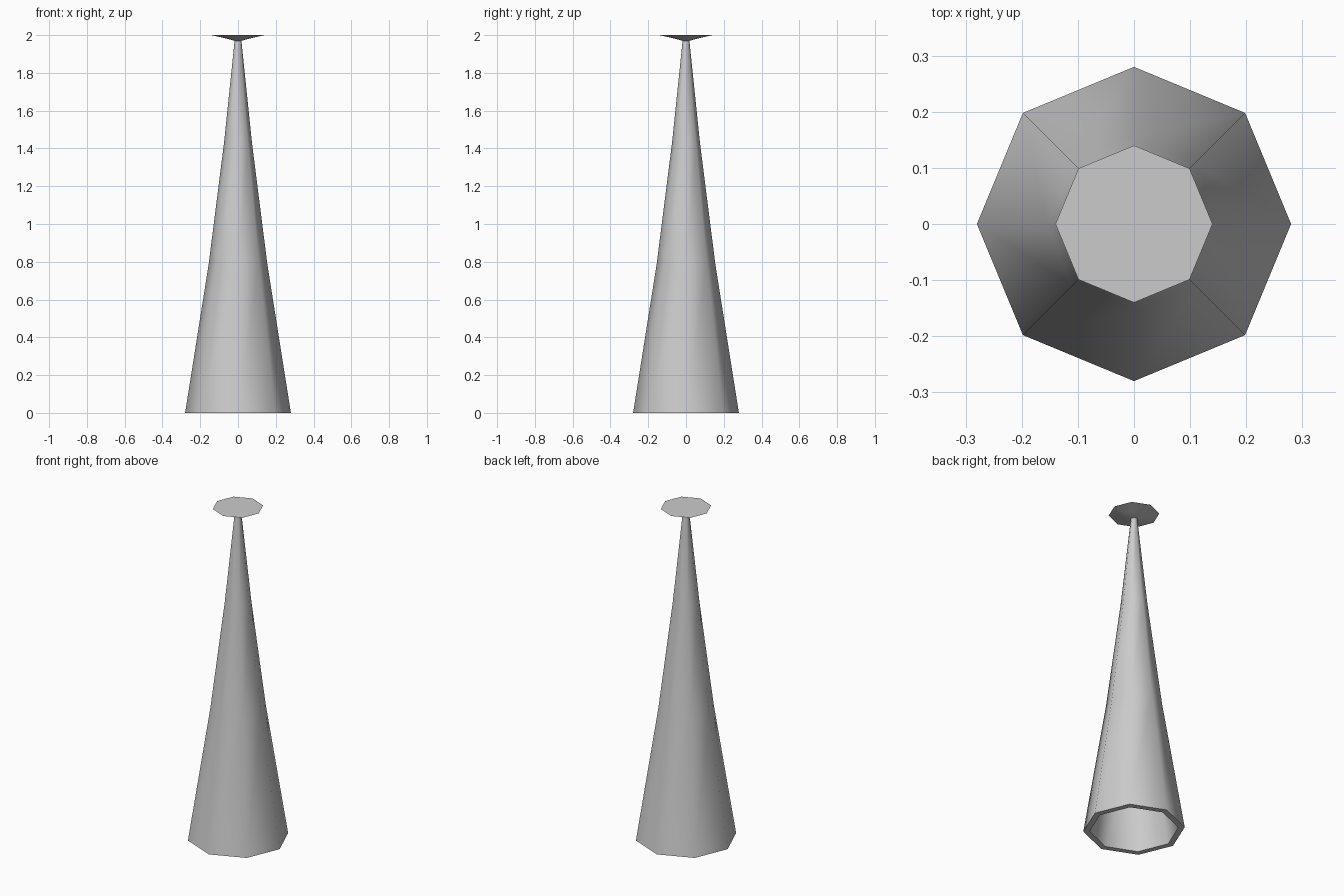
import bpy, bmesh, math

if "Cube" in bpy.data.objects:
    bpy.data.objects.remove(bpy.data.objects["Cube"])

SIDES = 8

def lathe(name, profile, closed=False):
    """Revolve (radius, z) points into an octagonal part; radius 0 closes at a pole."""
    bm = bmesh.new()
    rings = []
    for r, z in profile:
        if r == 0:
            rings.append([bm.verts.new((0, 0, z))] * SIDES)
        else:
            rings.append([bm.verts.new((r * math.cos(math.tau * i / SIDES),
                                        r * math.sin(math.tau * i / SIDES), z))
                          for i in range(SIDES)])
    for a, b in zip(rings, rings[1:]):
        for i in range(SIDES):
            j = (i + 1) % SIDES
            bm.faces.new(list(dict.fromkeys((a[i], a[j], b[j], b[i]))))
    bmesh.ops.recalc_face_normals(bm, faces=bm.faces)
    mesh = bpy.data.meshes.new(name)
    bm.to_mesh(mesh)
    bm.free()
    obj = bpy.data.objects.new(name, mesh)
    bpy.context.collection.objects.link(obj)
    bpy.ops.object.select_all(action='DESELECT')
    obj.select_set(True)
    bpy.context.view_layer.objects.active = obj
    bpy.ops.object.shade_smooth_by_angle(angle=math.radians(50))
    return obj

# hollow tapering body: inside wall from its peak down, rim, outside wall up
lathe("tapered_body", [
    (0, 1.94), (0.045, 1.42), (0.12, 0.79), (0.245, 0.0),
    (0.28, 0.0), (0.155, 0.79), (0.074, 1.43), (0.018, 1.97), (0, 1.97)])

# flared flat-topped cap
lathe("flared_cap", [(0, 1.97), (0.018, 1.97), (0.07, 1.984), (0.14, 2.0), (0, 2.0)])
